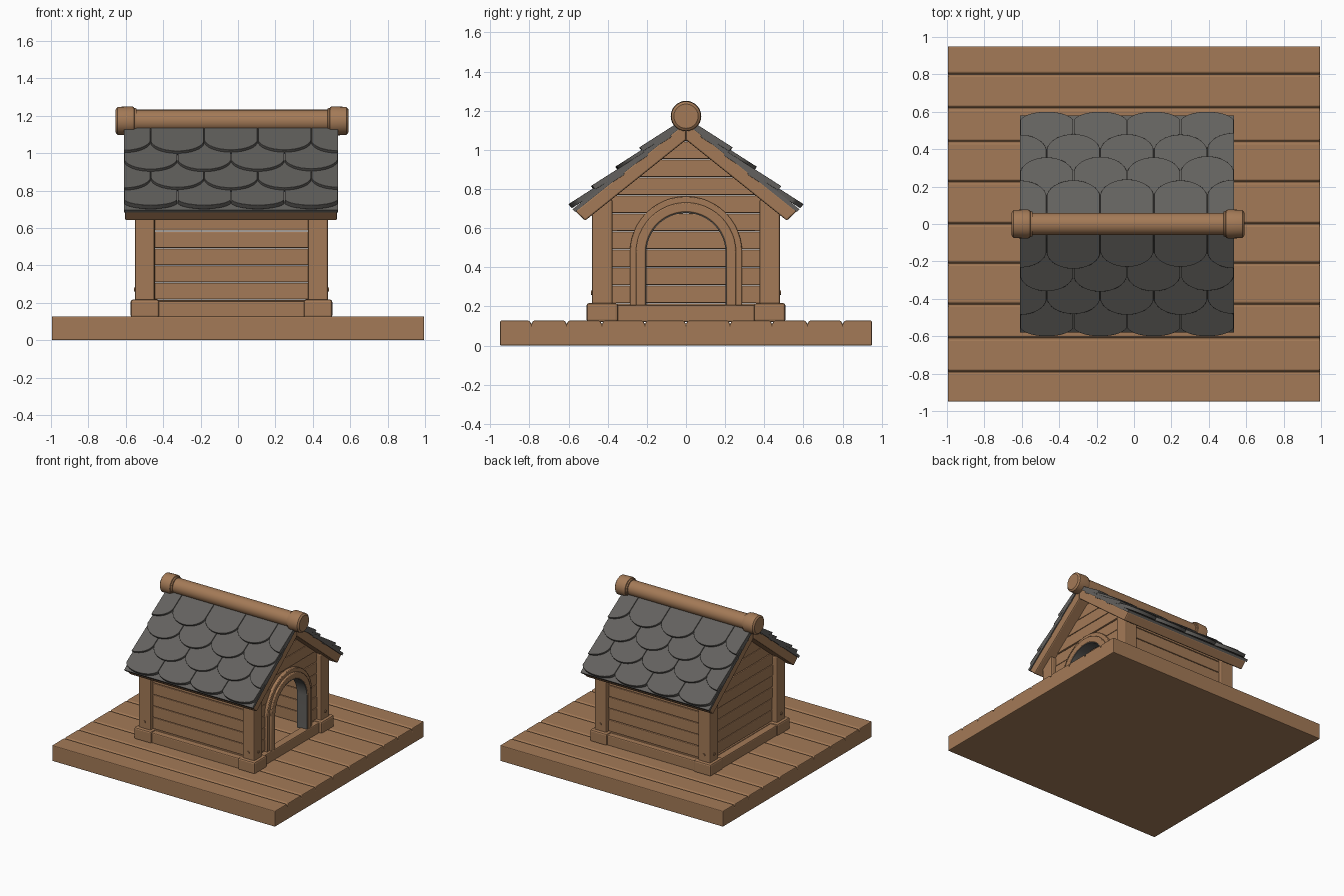
import bpy, bmesh, math, random
from mathutils import Vector as V

if "Cube" in bpy.data.objects:
    bpy.data.objects.remove(bpy.data.objects["Cube"])

random.seed(4)
CX = -0.035                       # house centre along x


def material(name, rgb):
    m = bpy.data.materials.new(name)
    m.diffuse_color = (*rgb, 1)
    m.use_nodes = True
    m.node_tree.nodes["Principled BSDF"].inputs["Base Color"].default_value = m.diffuse_color
    return m


WOOD = material("warm wood", (0.37, 0.195, 0.095))
SLATE = material("slate grey", (0.125, 0.12, 0.112))


def prism(bm, pts, vec):
    """Polygon swept along a vector."""
    a = [bm.verts.new(V(p)) for p in pts]
    b = [bm.verts.new(V(p) + V(vec)) for p in pts]
    n = len(a)
    bm.faces.new(a)
    bm.faces.new(b[::-1])
    for i in range(n):
        j = (i + 1) % n
        bm.faces.new((a[j], a[i], b[i], b[j]))


def box(bm, x0, x1, y0, y1, z0, z1):
    prism(bm, [(x0, y0, z0), (x1, y0, z0), (x1, y1, z0), (x0, y1, z0)], (0, 0, z1 - z0))


def yz(bm, pts, x0, x1):
    """Profile in y,z swept along x."""
    prism(bm, [(x0, y, z) for y, z in pts], (x1 - x0, 0, 0))


def finish(bm, name, mat, bevel=0, smooth=False):
    bmesh.ops.recalc_face_normals(bm, faces=bm.faces)
    me = bpy.data.meshes.new(name)
    bm.to_mesh(me)
    bm.free()
    ob = bpy.data.objects.new(name, me)
    bpy.context.collection.objects.link(ob)
    me.materials.append(mat)
    if bevel:
        m = ob.modifiers.new("worn edges", 'BEVEL')
        m.width, m.segments, m.limit_method, m.angle_limit = bevel, 2, 'ANGLE', math.radians(35)
    if smooth:
        bpy.ops.object.select_all(action='DESELECT')
        ob.select_set(True)
        bpy.context.view_layer.objects.active = ob
        bpy.ops.object.shade_smooth_by_angle(angle=math.radians(35))
    return ob


# platform: one block with V grooves between the planks
bm = bmesh.new()
prof = [(-0.95, 0.0), (-0.95, 0.127)]
for y in (-0.79, -0.61, -0.43, -0.21, 0.0, 0.225, 0.44, 0.62, 0.80):
    prof += [(y - 0.009, 0.127), (y, 0.108), (y + 0.009, 0.127)]
prof += [(0.95, 0.127), (0.95, 0.0)]
yz(bm, prof, -0.995, 0.995)
finish(bm, "platform", WOOD, 0.006)

# corner blocks, posts and pegs
blocks, posts, pegs = bmesh.new(), bmesh.new(), bmesh.new()
for sx in (-1, 1):
    for sy in (-1, 1):
        x, y = CX + sx * 0.463, sy * 0.4275
        box(blocks, x - 0.076, x + 0.076, y - 0.08, y + 0.08, 0.12, 0.217)
        box(posts, x - 0.053, x + 0.053, y - 0.053, y + 0.053, 0.2, 0.745)
        ring = [(0.011 * math.cos(k * math.pi / 4), 0.011 * math.sin(k * math.pi / 4)) for k in range(8)]
        prism(pegs, [(x + a, y + sy * 0.05, 0.27 + b) for a, b in ring], (0, sy * 0.009, 0))
        prism(pegs, [(x + sx * 0.05, y + a, 0.27 + b) for a, b in ring], (sx * 0.009, 0, 0))
finish(blocks, "corner_blocks", WOOD, 0.012)
finish(posts, "corner_posts", WOOD, 0.01)
finish(pegs, "post_pegs", WOOD)

# base beams between the blocks
bm = bmesh.new()
for s in (-1, 1):
    box(bm, CX - 0.42, CX + 0.42, s * 0.465 - 0.03, s * 0.465 + 0.03, 0.12, 0.208)
    box(bm, CX + s * 0.49 - 0.04, CX + s * 0.49 + 0.025, -0.39, 0.39, 0.12, 0.208)
finish(bm, "base_beams", WOOD, 0.008)

# wall boards, pitch 0.092
PITCH, Z0 = 0.092, 0.125
ARCH_Z = 0.475


def rows(top):
    z = Z0
    while z < top - 0.01:
        yield z, min(z + PITCH, top) - 0.003
        z += PITCH


def gable(z):
    return min(0.45, max(0.0, (1.085 - z) / 0.8))


def door(z):
    if z < ARCH_Z:
        return 0.245
    return math.sqrt(max(0.0, 0.245 ** 2 - (z - ARCH_Z) ** 2))


bm = bmesh.new()
for s in (-1, 1):
    for a, b in rows(0.72):
        o = random.uniform(-0.004, 0.004)
        box(bm, CX - 0.44, CX + 0.44, s * 0.425 - 0.025, s * 0.425 + 0.025 + o, a, b)
finish(bm, "side_walls", WOOD, 0.006)

bm = bmesh.new()
for a, b in rows(1.07):
    o = random.uniform(-0.004, 0.004)
    pts = [(-gable(a), a), (gable(a), a), (gable(b), b), (-gable(b), b)]
    if a < 0.7 < b:
        pts.insert(2, (0.45, 0.725))
        pts.append((-0.45, 0.725))
    yz(bm, pts, CX - 0.475 + o, CX - 0.425)
finish(bm, "back_gable", WOOD, 0.006)

bm = bmesh.new()
for a, b in rows(1.07):
    x1 = CX + 0.475 + random.uniform(-0.004, 0.004)
    if a > ARCH_Z + 0.245:
        yz(bm, [(-gable(a), a), (gable(a), a), (gable(b), b), (-gable(b), b)], CX + 0.425, x1)
        continue
    zs = [a + (b - a) * k / 6 for k in range(7)]
    if a < ARCH_Z + 0.245 < b:       # board over the crown of the arch
        pts = [(y, ARCH_Z + math.sqrt(0.245 ** 2 - y * y)) for y in
               (math.sqrt(0.245 ** 2 - (a - ARCH_Z) ** 2) * (k / 6 - 1) for k in range(13))]
        pts = [(-gable(a), a)] + pts + [(gable(a), a), (gable(b), b), (-gable(b), b)]
        yz(bm, pts, CX + 0.425, x1)
        continue
    for s in (-1, 1):
        yz(bm, [(s * 0.45, a)] + [(s * door(z), z) for z in zs] + [(s * 0.45, b)], CX + 0.425, x1)
finish(bm, "door_gable", WOOD, 0.005)


# arched door trim in two steps, with a grey lining
def arch(name, mat, r0, r1, x0, x1, bevel):
    bm = bmesh.new()
    ang = [math.pi * k / 24 for k in range(25)]

    def half(r):
        return [(r, 0.2)] + [(r * math.cos(t), ARCH_Z + r * math.sin(t)) for t in ang] + [(-r, 0.2)]
    yz(bm, half(r1) + half(r0)[::-1], x0, x1)
    finish(bm, name, mat, bevel, True)


arch("door_outer_trim", WOOD, 0.25, 0.287, CX + 0.45, CX + 0.497, 0.005)
arch("door_inner_trim", WOOD, 0.207, 0.256, CX + 0.43, CX + 0.512, 0.006)
arch("door_lining", SLATE, 0.202, 0.2075, CX + 0.42, CX + 0.508, 0)

# roof boards and grey underlay
X0, X1 = -0.61, 0.535
boards, under = bmesh.new(), bmesh.new()
for s in (-1, 1):
    yz(boards, [(0, 1.05), (0, 1.14), (s * 0.566, 0.687), (s * 0.515, 0.638)], X0 + 0.006, X1 - 0.006)
    yz(under, [(0, 1.135), (0, 1.16), (s * 0.58, 0.696), (s * 0.566, 0.682)], X0, X1)
finish(boards, "roof_boards", WOOD, 0.008)
finish(under, "roof_underlay", SLATE)

# scalloped shingles: four overlapping rows on each slope
bm = bmesh.new()
W = (X1 - X0) / 4
for s in (-1, 1):
    out = V((0, s * 0.625, 0.78))
    for r, tip in enumerate((0.57, 0.45, 0.33, 0.205)):
        depth = 0.05 if r == 0 else 0.085
        start = max(tip - 0.25, 0.02)
        for k in range(-1, 5):
            a = X0 + W * (k + (r % 2) * 0.5)
            lo, hi = max(a + 0.002, X0), min(a + W - 0.002, X1)
            if hi - lo < 0.02:
                continue
            t = random.uniform(-0.006, 0.006) if r else 0

            def on_roof(x, d):
                lift = -0.012 + 0.034 * (d - tip + 0.25) / 0.25
                return V((x, s * d, 1.14 - 0.8 * d)) + out * lift
            pts = [on_roof(lo, start)]
            for i in range(17):
                # even steps in angle keep the scallop round
                x = (lo + hi) / 2 - (hi - lo) / 2 * math.cos(math.pi * i / 16)
                u = max(-1, min(1, (x - a - W / 2) / (W / 2)))
                pts.append(on_roof(x, tip + t - depth * (1 - math.sqrt(1 - u * u))))
            pts.append(on_roof(hi, start))
            prism(bm, pts, out * 0.027)
finish(bm, "shingles", SLATE, 0.004, True)

# ridge log with collars, turned about x
bm = bmesh.new()
end = [(0.622, 0.0), (0.622, 0.062), (0.612, 0.075), (0.54, 0.078), (0.525, 0.075),
       (0.522, 0.069), (0.512, 0.067), (0.51, 0.06)]
prof = [(-x, r) for x, r in end] + end[::-1]
verts = [bm.verts.new((CX + x + 0.003, 0, 1.172 + r)) for x, r in prof]
edges = [bm.edges.new(p) for p in zip(verts, verts[1:])]
bmesh.ops.spin(bm, geom=verts + edges, cent=(0, 0, 1.172), axis=(1, 0, 0),
               angle=2 * math.pi, steps=28, use_merge=True)
bmesh.ops.remove_doubles(bm, verts=bm.verts, dist=0.0005)
finish(bm, "ridge_log", WOOD, 0, True)
